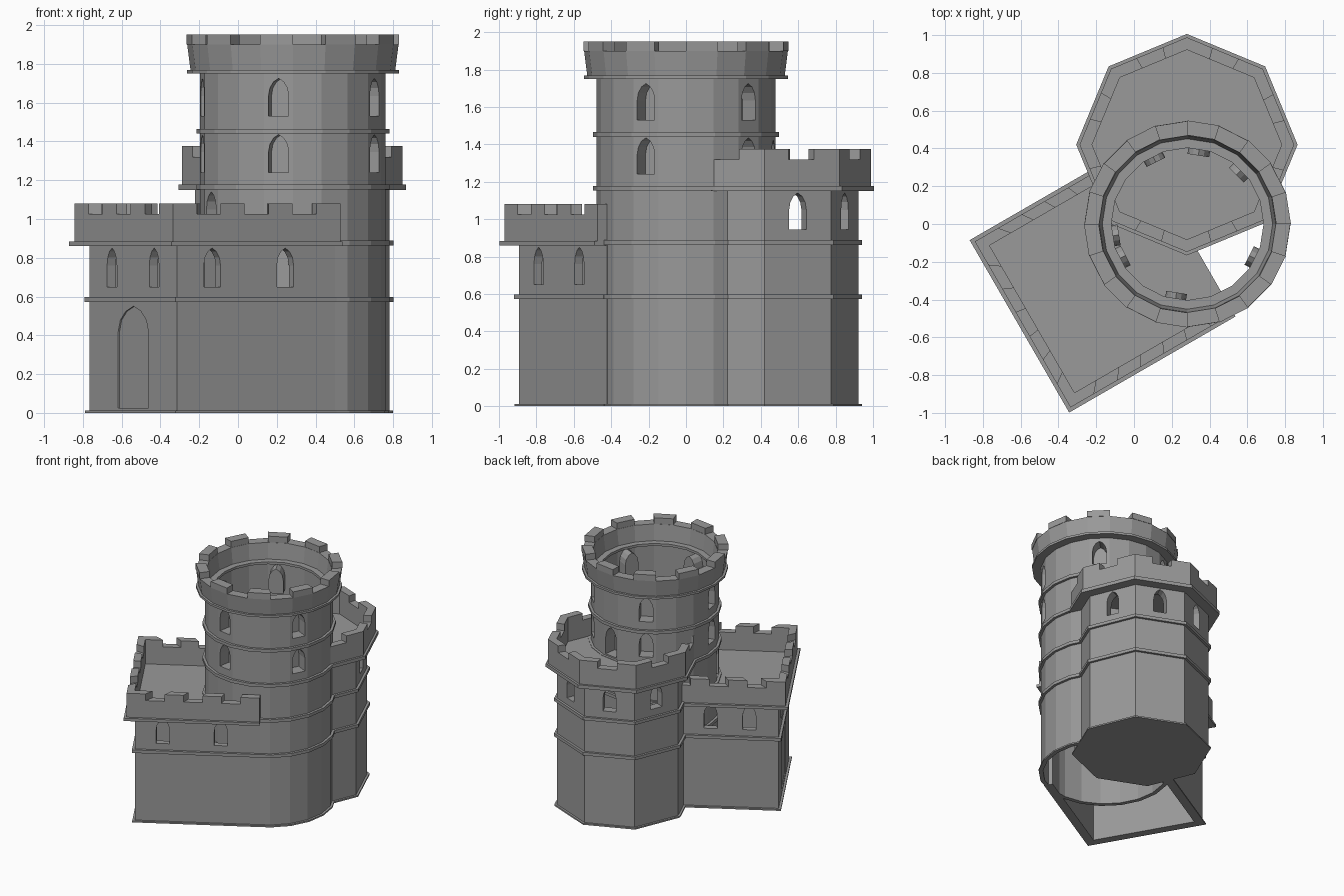
import bpy, bmesh, math
from mathutils import Vector

if "Cube" in bpy.data.objects:
    bpy.data.objects.remove(bpy.data.objects["Cube"])

TOWER, OCT, CORNER = Vector((0.283, 0)), Vector((0.28, 0.42)), Vector((-0.315, -0.893))
A30 = math.radians(30)
D, N = Vector((math.cos(A30), math.sin(A30))), Vector((-math.sin(A30), math.cos(A30)))
LEN, WID = 0.94, 0.90
STONE = bpy.data.materials.new("dark_stone")
STONE.diffuse_color = (0.32, 0.32, 0.32, 1)
STONE.use_nodes = True
STONE.node_tree.nodes["Principled BSDF"].inputs["Base Color"].default_value = STONE.diffuse_color


# plan outlines, as a function of the offset from the wall face
def ngon(centre, n, r):
    def plan(o):
        return [centre + (r + o) * Vector((math.cos(2 * math.pi * i / n), math.sin(2 * math.pi * i / n)))
                for i in range(n)]
    return plan


def hall(o):
    return [CORNER + D * a + N * b for a, b in
            ((LEN, WID + o), (-o, WID + o), (-o, -o), (LEN, -o))]


def finish(name, bm):
    bmesh.ops.recalc_face_normals(bm, faces=bm.faces)
    me = bpy.data.meshes.new(name)
    bm.to_mesh(me)
    bm.free()
    me.materials.append(STONE)
    ob = bpy.data.objects.new(name, me)
    bpy.context.collection.objects.link(ob)
    return ob


def prism(bm, pts, vec):
    low = [bm.verts.new(p) for p in pts]
    high = [bm.verts.new(Vector(p) + vec) for p in pts]
    bm.faces.new(low)
    bm.faces.new(high)
    n = len(pts)
    for i in range(n):
        j = (i + 1) % n
        bm.faces.new((low[i], low[j], high[j], high[i]))


# sweep a wall cross-section (offset, z) round a plan
def wall(name, plan, profile, closed=True):
    bm = bmesh.new()
    cols = [[bm.verts.new((p.x, p.y, z)) for p in plan(o)] for o, z in profile]
    n, m = len(cols[0]), len(cols)
    for k in range(m):
        a, b = cols[k], cols[(k + 1) % m]
        for i in range(n if closed else n - 1):
            j = (i + 1) % n
            bm.faces.new((a[i], a[j], b[j], b[i]))
    if not closed:
        bm.faces.new([c[0] for c in cols])
        bm.faces.new([c[-1] for c in cols])
    return finish(name, bm)


def slab(name, pts, z0, z1):
    bm = bmesh.new()
    prism(bm, [(p.x, p.y, z0) for p in pts], Vector((0, 0, z1 - z0)))
    return finish(name, bm)


# merlons: each entry is (side index, start fraction, end fraction)
def merlons(name, plan, spans, inner, outer, z0, z1):
    bm = bmesh.new()
    pi, po = plan(inner), plan(outer)
    for i, t0, t1 in spans:
        j = (i + 1) % len(pi)
        q = [po[i].lerp(po[j], t0), po[i].lerp(po[j], t1), pi[i].lerp(pi[j], t1), pi[i].lerp(pi[j], t0)]
        prism(bm, [(p.x, p.y, z0) for p in q], Vector((0, 0, z1 - z0)))
    return finish(name, bm)


# pointed-arch prism: point on the wall, outward direction, sizes, extent inward and outward
def arch(bm, p, out, w, z0, z1, rise, depth, front=0.05):
    side = Vector((-out.y, out.x))
    h = w / 2
    shape = [(-h, z0), (h, z0), (h, z1 - rise), (h * .86, z1 - rise * .55), (h * .5, z1 - rise * .2), (0, z1),
             (-h * .5, z1 - rise * .2), (-h * .86, z1 - rise * .55), (-h, z1 - rise)]
    start = p - out * depth
    prism(bm, [(start.x + side.x * u, start.y + side.y * u, z) for u, z in shape],
          Vector((out.x, out.y, 0)) * (depth + front))


def cut(ob, bm):
    cutter = finish("opening_cutter", bm)
    cutter.hide_render = True
    mod = ob.modifiers.new("openings", 'BOOLEAN')
    mod.operation, mod.solver, mod.object = 'DIFFERENCE', 'EXACT', cutter
    bpy.context.view_layer.objects.active = ob
    bpy.ops.object.modifier_apply(modifier=mod.name)
    bpy.data.objects.remove(cutter)


def body(bands, inner):
    prof = [(inner, 0), (.018, 0), (.018, .012), (0, .012)]
    for z in bands:
        prof += [(0, z), (.02, z), (.02, z + .025), (0, z + .025)]
    return prof


def ray(deg):
    return Vector((math.cos(math.radians(deg)), math.sin(math.radians(deg))))


# round tower: 20 sides, thin open tube with flared crown and inner ledge
rnd = ngon(TOWER, 20, 0.478)
tower = wall("round_tower", rnd, body((.573, .863, 1.153, 1.44), -.015) + [
    (0, 1.75), (.068, 1.75), (.068, 1.768), (.05, 1.768), (.067, 1.90), (-.01, 1.90), (-.027, 1.77),
    (-.075, 1.77), (-.075, 1.75), (-.015, 1.75)])
merlons("round_tower_merlons", rnd, [(i, 0, 1) for i in range(0, 20, 2)], -.008, .07, 1.90, 1.95)
# closed window niches that project into the tube
openings = [(-27 + 72 * k, .105, z, z + .195) for k in range(5) for z in (1.24, 1.53)]
openings += [(207, .11, .892, 1.14), (81, .11, 1.19, 1.42)]
bm, niche = bmesh.new(), bmesh.new()
pocket = bmesh.new()
for deg, w, z0, z1 in openings:
    a = ray(deg)
    p = TOWER + a * .472
    arch(bm, p, a, w, z0, z1, .09, .03)
    arch(niche, p, a, w + .006, z0 - .003, z1 + .004, .09, .105, -.008)
    arch(pocket, p, a, w, z0, z1, .09, .098)
cut(tower, bm)
cut(finish("round_tower_window_niches", niche), pocket)

# octagonal tower
octo = ngon(OCT, 8, 0.502)
otower = wall("octagonal_tower", octo, body((.573, .863), -.075) + [
    (0, 1.15), (.084, 1.15), (.084, 1.178), (.066, 1.178), (.066, 1.32), (0, 1.32), (0, 1.175), (-.075, 1.175)])
spans = [(i, a, b) for i in range(8) for a, b in ((0, .32), (.66, 1))]
merlons("octagonal_tower_merlons", octo, spans, 0, .066, 1.32, 1.375)
slab("octagonal_tower_base", octo(-.04), 0, .02)
slab("octagonal_tower_roof", octo(-.04), 1.145, 1.175)
bm = bmesh.new()
for k in range(4):
    a = ray(22.5 + 45 * k)
    arch(bm, OCT + a * .46, a, .1, .945, 1.14, .09, .12)
cut(otower, bm)

# square hall, turned 30 degrees and running into the round tower
block = wall("hall", hall, body((.573,), -.05) + [
    (0, .86), (.077, .86), (.077, .883), (.057, .883), (.057, 1.025), (0, 1.025), (0, .88), (-.05, .88)], closed=False)
spans = [(s, k / 7, (k + 1) / 7) for s in range(3) for k in range(0, 7, 2)]
merlons("hall_merlons", hall, spans, 0, .057, 1.025, 1.08)
slab("hall_roof", hall(-.03), .85, .88)
bm = bmesh.new()
for s in (.21, .645):
    arch(bm, CORNER + D * s, -N, .1, .65, .85, .09, .1)
    arch(bm, CORNER + N * (s + .025), -D, .1, .65, .85, .09, .1)
for s in (.22, .51):
    arch(bm, CORNER + D * s + N * WID, N, .1, .65, .85, .09, .1)
# shallow door recess on the gate face
arch(bm, CORNER + N * .45, -D, .31, .025, .55, .13, .008)
cut(block, bm)
